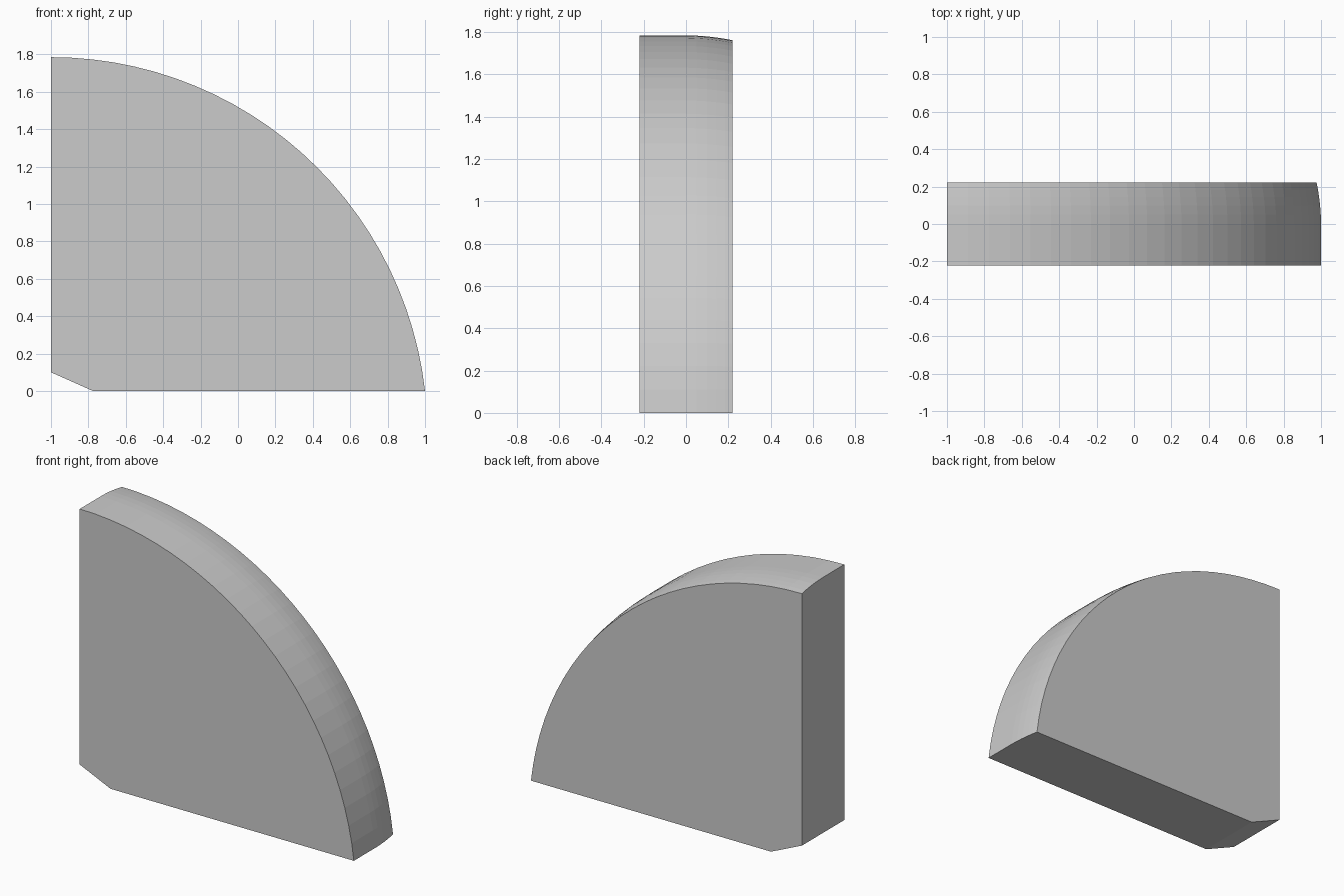
import bpy, bmesh, math

if "Cube" in bpy.data.objects:
    bpy.data.objects.remove(bpy.data.objects["Cube"])

# Arc centre and radius in the x-z plane
CX, CZ, R = -1.0, -0.228, 2.013
SEGMENTS = 26
# Rim profile across the thickness: (y, inset from full radius)
RIM = [(-0.221, 0.0), (0.0, 0.0), (0.05, 0.0015), (0.10, 0.005),
       (0.145, 0.0105), (0.185, 0.0165), (0.221, 0.0235)]


def outline(bm, y, r):
    """Quarter-wedge outline at depth y: arc, flat base, clipped corner."""
    end = math.acos(-CZ / r)
    pts = []
    for i in range(SEGMENTS + 1):
        a = end * i / SEGMENTS
        pts.append((CX + r * math.sin(a), CZ + r * math.cos(a)))
    pts[-1] = (pts[-1][0], 0.0)
    pts += [(-0.775, 0.0), (-1.0, 0.10)]
    return [bm.verts.new((x, y, z)) for x, z in pts]


bm = bmesh.new()
rings = [outline(bm, y, R - inset) for y, inset in RIM]
n = len(rings[0])

# Rim, base, clipped corner and straight side
for a, b in zip(rings, rings[1:]):
    for i in range(n):
        j = (i + 1) % n
        bm.faces.new((a[i], a[j], b[j], b[i]))

# Front and back faces
bm.faces.new(rings[0])
bm.faces.new(rings[-1])
bmesh.ops.recalc_face_normals(bm, faces=bm.faces)

mesh = bpy.data.meshes.new("quarter_wedge")
bm.to_mesh(mesh)
bm.free()
wedge = bpy.data.objects.new("quarter_wedge", mesh)
bpy.context.collection.objects.link(wedge)
